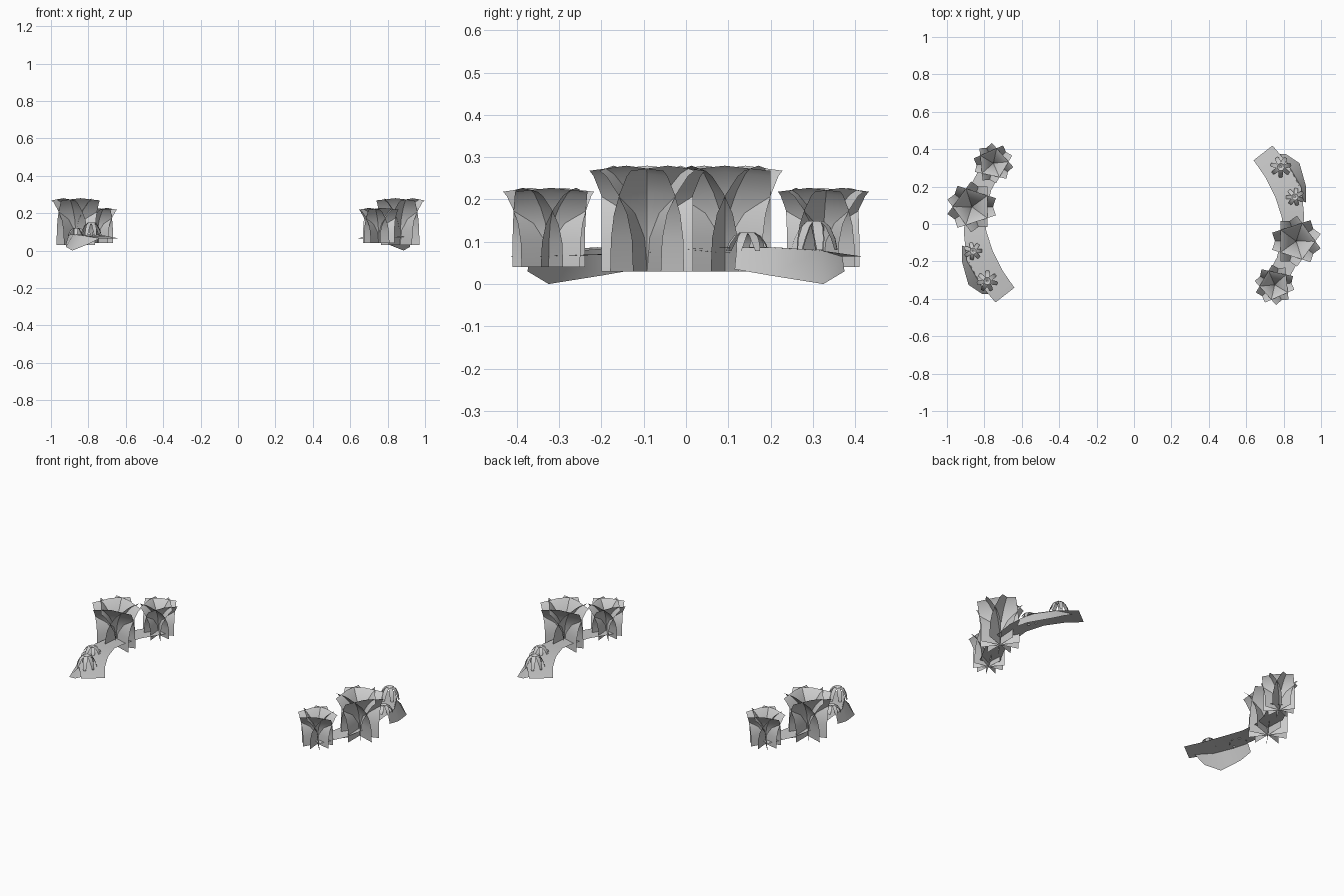
import bpy, math
from mathutils import Vector, Matrix

if "Cube" in bpy.data.objects:
    bpy.data.objects.remove(bpy.data.objects["Cube"])


def mesh_object(name, verts, faces, matrix):
    me = bpy.data.meshes.new(name)
    me.from_pydata([matrix @ Vector(v) for v in verts], [], faces)
    me.update()
    ob = bpy.data.objects.new(name, me)
    bpy.context.collection.objects.link(ob)
    for p in me.polygons:
        p.use_smooth = True
    bpy.context.view_layer.objects.active = ob
    ob.select_set(True)
    bpy.ops.object.shade_smooth_by_angle(angle=math.radians(35))
    ob.select_set(False)
    return ob


def grid_faces(rows, cols, start=0):
    return [(start + r * cols + c, start + r * cols + c + 1,
             start + (r + 1) * cols + c + 1, start + (r + 1) * cols + c)
            for r in range(rows - 1) for c in range(cols - 1)]


def leaf_ring(name, profile, count, loc, turn, scale, matrix, bow=0.0):
    """Cards swept outwards along a (distance, height, half width) profile."""
    verts, faces = [], []
    for i in range(count):
        rot = Matrix.Rotation(turn + i * math.tau / count, 4, 'Z')
        start = len(verts)
        for k, (d, z, w) in enumerate(profile):
            lift = bow * k / (len(profile) - 1)
            for s in (-1, 0, 1):
                p = rot @ Vector((d * scale[0], s * w * scale[0], 0))
                verts.append((loc[0] + p.x, loc[1] + p.y,
                              loc[2] + (z - lift * abs(s)) * scale[1]))
        faces += grid_faces(len(profile), 3, start)
    return mesh_object(name, verts, faces, matrix)


# broad flaring leaves and small drooping leaves
bush = [(0.0, 0, 0.10), (0.003, 0.08, 0.10), (0.014, 0.14, 0.10),
        (0.035, 0.19, 0.10), (0.062, 0.235, 0.10), (0.077, 0.25, 0.10)]
tuft = [(0.004, 0.058, 0.007), (0.018, 0.067, 0.010), (0.034, 0.055, 0.012),
        (0.048, 0.03, 0.011), (0.056, 0.005, 0.007)]

# bed centre line: x, y, z, half width
path = [(0.69, 0.38, 0.065, 0.064), (0.76, 0.29, 0.078, 0.07),
        (0.825, 0.17, 0.087, 0.074), (0.85, 0.04, 0.085, 0.06),
        (0.845, -0.08, 0.075, 0.055), (0.815, -0.20, 0.07, 0.055),
        (0.74, -0.34, 0.065, 0.055)]

for side, angle in (("right", 0), ("left", math.pi)):
    m = Matrix.Rotation(angle, 4, 'Z')

    # curved bed surface
    verts = []
    for i, (x, y, z, w) in enumerate(path):
        a, b = path[max(i - 1, 0)], path[min(i + 1, len(path) - 1)]
        t = Vector((b[0] - a[0], b[1] - a[1])).normalized()
        for s in (-1, 1):
            verts.append((x - t.y * w * s, y + t.x * w * s, z))
    mesh_object("bed_" + side, verts, grid_faces(len(path), 2), m)

    # sloping outer bank
    top = [(0.74, 0.37, 0.065), (0.82, 0.32, 0.08), (0.88, 0.21, 0.087), (0.905, 0.12, 0.086)]
    low = [(0.81, 0.375, 0.03), (0.885, 0.325, 0.0), (0.92, 0.20, 0.02), (0.92, 0.115, 0.035)]
    mesh_object("bank_" + side, top + low, grid_faces(2, 4), m)

    # large and small plants
    leaf_ring("large_bush_" + side, bush, 5, (0.867, -0.092, 0.03), math.radians(36),
              (1.08, 1), m, 0.012)
    leaf_ring("medium_bush_" + side, bush, 5, (0.752, -0.325, 0.04), 0.1,
              (0.86, 0.75), m, 0.012)
    leaf_ring("tall_tuft_" + side, tuft, 7, (0.785, 0.305, 0.075), 0.2, (1, 1.1), m)
    leaf_ring("short_tuft_" + side, tuft, 7, (0.86, 0.145, 0.075), 0.5, (0.9, 0.7), m)
